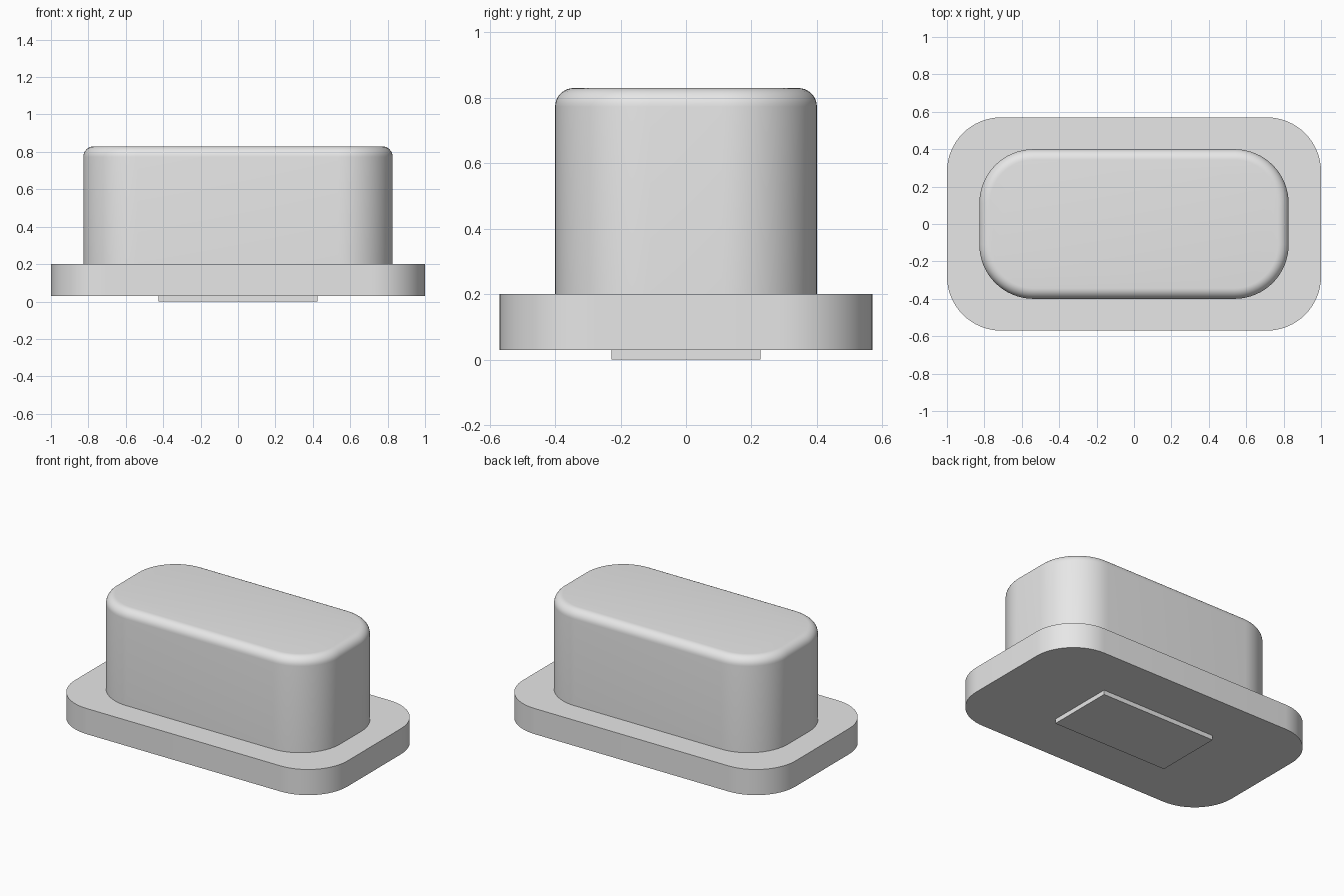
import bpy
import bmesh
from math import cos, sin, pi, radians

cube = bpy.data.objects.get("Cube")
if cube:
    bpy.data.objects.remove(cube, do_unlink=True)

grey = bpy.data.materials.new("plain grey")
grey.use_nodes = True
grey.diffuse_color = (0.8, 0.8, 0.8, 1)
grey.node_tree.nodes["Principled BSDF"].inputs["Base Color"].default_value = (0.8, 0.8, 0.8, 1)


def outline(half_x, half_y, radius, steps=16):
    """Rounded rectangle, counter-clockwise."""
    if radius == 0:
        steps = 0
    points = []
    for quarter, (sx, sy) in enumerate([(1, 1), (-1, 1), (-1, -1), (1, -1)]):
        for i in range(steps + 1):
            a = (quarter + i / max(steps, 1)) * pi / 2
            points.append((sx * (half_x - radius) + radius * cos(a),
                           sy * (half_y - radius) + radius * sin(a)))
    return points


def rounded_block(name, half_x, half_y, radius, bottom, top, fillet=0, steps=8):
    """Upright rounded block, with an optional rounded top rim."""
    levels = [(0, bottom)]
    if fillet:
        for i in range(steps + 1):
            a = i / steps * pi / 2
            levels.append((fillet * (1 - cos(a)), top - fillet + fillet * sin(a)))
    else:
        levels.append((0, top))

    bm = bmesh.new()
    rings = [[bm.verts.new((x, y, z))
              for x, y in outline(half_x - inset, half_y - inset, max(radius - inset, 0))]
             for inset, z in levels]
    count = len(rings[0])
    for low, high in zip(rings, rings[1:]):
        for i in range(count):
            j = (i + 1) % count
            bm.faces.new((low[i], low[j], high[j], high[i]))
    bm.faces.new(rings[0][::-1])
    bm.faces.new(rings[-1])

    mesh = bpy.data.meshes.new(name)
    bm.to_mesh(mesh)
    bm.free()
    mesh.materials.append(grey)
    obj = bpy.data.objects.new(name, mesh)
    bpy.context.collection.objects.link(obj)
    bpy.ops.object.select_all(action='DESELECT')
    obj.select_set(True)
    bpy.context.view_layer.objects.active = obj
    bpy.ops.object.shade_smooth_by_angle(angle=radians(30))
    return obj


# Wide flange, raised cap and the thin pad underneath
rounded_block("flange", 1.0, 0.57, 0.29, 0.03, 0.2)
rounded_block("cap", 0.827, 0.4, 0.29, 0.2, 0.83, fillet=0.057)
rounded_block("bottom_pad", 0.426, 0.228, 0, 0, 0.03)
